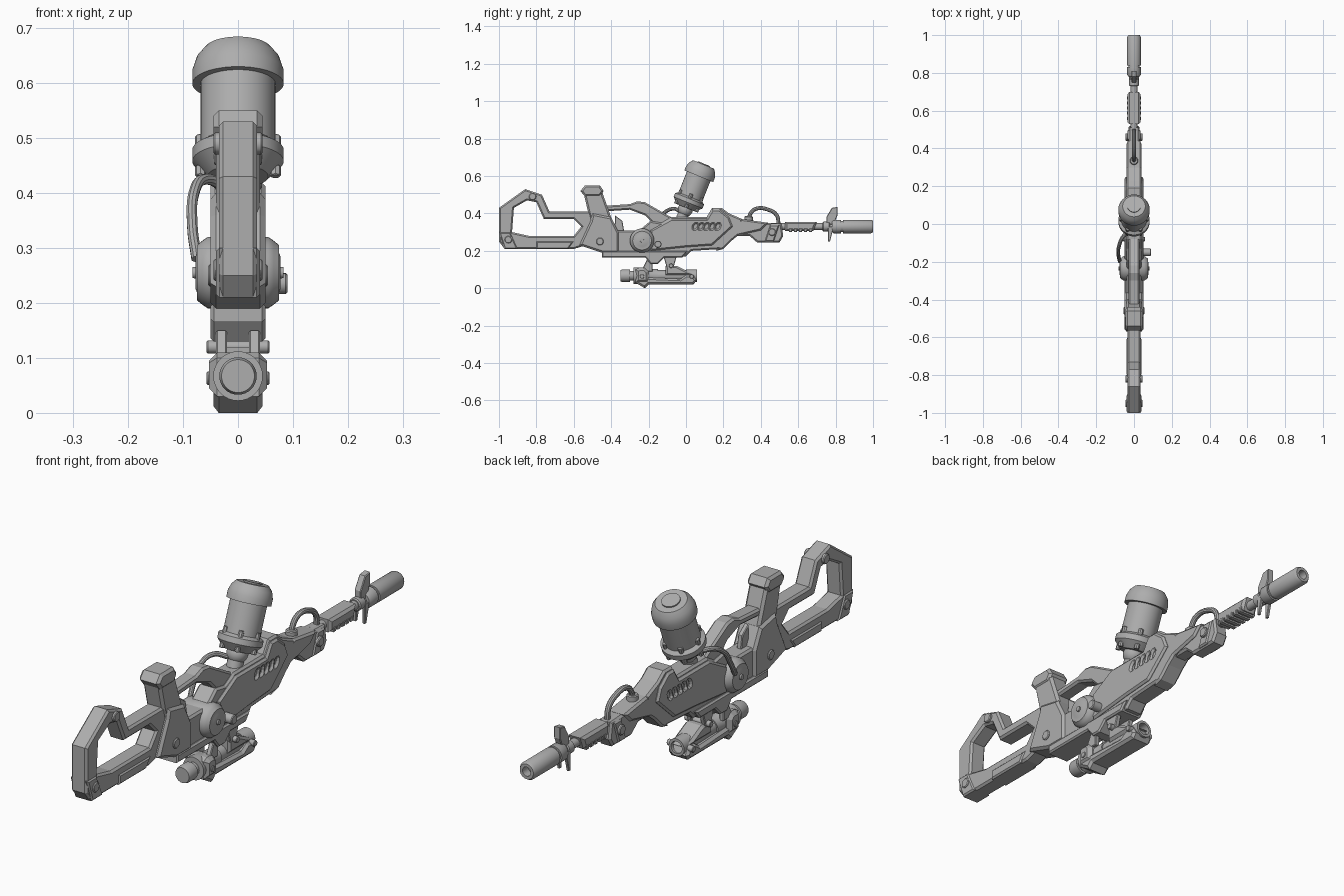
import bpy, bmesh, math
from mathutils import Matrix, Vector

cube = bpy.data.objects.get("Cube")
if cube:
    bpy.data.objects.remove(cube)

grey = bpy.data.materials.new("plain grey")
grey.use_nodes = True
grey.diffuse_color = (.42, .42, .42, 1)
for node in grey.node_tree.nodes:
    if node.type == 'BSDF_PRINCIPLED':
        node.inputs["Base Color"].default_value = grey.diffuse_color

# Shared directions and half widths
LEFT, FORWARD, UP = Vector((1, 0, 0)), Vector((0, 1, 0)), Vector((0, 0, 1))
THIN, SLIM, CORE, BODY = .01, .03, .04, .05
SIDE_PLANE = Matrix((UP, LEFT, FORWARD)).to_4x4()


def add_object(name, mesh, smooth):
    part = bpy.data.objects.new(name, mesh)
    bpy.context.collection.objects.link(part)
    mesh.materials.clear()
    mesh.materials.append(grey)
    if smooth:
        bpy.ops.object.select_all(action='DESELECT')
        part.select_set(True)
        bpy.context.view_layer.objects.active = part
        bpy.ops.object.shade_smooth_by_angle(angle=math.radians(35))


def add_curve(name, curve, matrix, smooth):
    """Turn a curve into a clean mesh object."""
    helper = bpy.data.objects.new("helper", curve)
    bpy.context.collection.objects.link(helper)
    depsgraph = bpy.context.evaluated_depsgraph_get()
    mesh = bpy.data.meshes.new_from_object(helper.evaluated_get(depsgraph))
    bpy.data.objects.remove(helper)
    bm = bmesh.new()
    bm.from_mesh(mesh)
    bm.transform(matrix)
    bmesh.ops.remove_doubles(bm, verts=bm.verts, dist=1e-5)
    bmesh.ops.recalc_face_normals(bm, faces=bm.faces)
    for face in bm.faces:
        face.smooth = False
    bm.to_mesh(mesh)
    bm.free()
    add_object(name, mesh, smooth)


def prism(name, outline, half, bevel=.008, holes=(), x=0):
    """Chamfered side profile (y, z), thick along x."""
    curve = bpy.data.curves.new(name, 'CURVE')
    curve.dimensions, curve.fill_mode = '2D', 'BOTH'
    curve.extrude, curve.bevel_depth = half - bevel, bevel
    curve.bevel_resolution, curve.offset = 0, -bevel
    for loop in (outline, *holes):
        spline = curve.splines.new('POLY')
        spline.points.add(len(loop) - 1)
        for point, (y, z) in zip(spline.points, loop):
            point.co = (y, z, 0, 1)
        spline.use_cyclic_u = True
    add_curve(name, curve, Matrix.Translation(LEFT * x) @ SIDE_PLANE, False)


def wedge(name, bottom, top, low, high, half, bevel=.006, x=0):
    """Four-sided prism: y spans of its bottom and top edges, then their heights."""
    (back, front), (top_back, top_front) = bottom, top
    prism(name, [(back, low), (front, low), (top_front, high), (top_back, high)],
          half, bevel, x=x)


def tube(name, path, radius):
    curve = bpy.data.curves.new(name, 'CURVE')
    curve.dimensions, curve.use_fill_caps = '3D', True
    curve.bevel_depth, curve.bevel_resolution, curve.resolution_u = radius, 3, 6
    spline = curve.splines.new('BEZIER')
    spline.bezier_points.add(len(path) - 1)
    for point, position in zip(spline.bezier_points, path):
        point.co = position
        point.handle_left_type = point.handle_right_type = 'AUTO'
    add_curve(name, curve, Matrix.Identity(4), True)


def turned(name, sections, origin, axis, segments=32, bore=0):
    """Stack of cones (start radius, end radius, length) along an axis."""
    profile, along = [(0, 0)], 0
    for start, end, length in sections:
        profile += [(start, along), (end, along + length)]
        along += length
    if bore:
        profile += [(bore, along), (bore, along - bore * 2)]
    profile.append((0, profile[-1][1]))
    profile = list(dict.fromkeys(profile))
    bm = bmesh.new()
    verts = [bm.verts.new((radius, 0, height)) for radius, height in profile]
    edges = [bm.edges.new(pair) for pair in zip(verts, verts[1:])]
    bmesh.ops.spin(bm, geom=verts + edges, cent=(0, 0, 0), axis=UP,
                   angle=math.tau, steps=segments)
    bmesh.ops.remove_doubles(bm, verts=bm.verts, dist=1e-5)
    bmesh.ops.recalc_face_normals(bm, faces=bm.faces)
    turn = UP.rotation_difference(axis).to_matrix().to_4x4()
    bm.transform(Matrix.Translation(origin) @ turn)
    mesh = bpy.data.meshes.new(name)
    bm.to_mesh(mesh)
    bm.free()
    add_object(name, mesh, True)


def rod(name, radius, length, origin, axis, segments=24):
    edge = radius / 6
    turned(name, [(radius - edge, radius, edge), (radius, radius, length - edge * 2),
                  (radius, radius - edge, edge)], origin, axis, segments)


def cross_pin(name, radius, half, y, z):
    rod(name, radius, half * 2, (-half, y, z), LEFT, 12)


def slot(y, z, count=10):
    """Leaning oval opening."""
    angles = [math.tau * i / count for i in range(count)]
    return [(y + THIN * (math.cos(a) + math.sin(a) / 2), z + THIN * 1.5 * math.sin(a))
            for a in angles]


# Skeleton stock
stock_hole = [(-.93, .3), (-.92, .43), (-.85, .47), (-.8, .46), (-.76, .37), (-.6, .37),
              (-.56, .33), (-.6, .28), (-.84, .28)]
prism("stock", [(-.97, .21), (-1, .25), (-1, .43), (-.86, .53), (-.77, .5), (-.73, .41),
                (-.5, .41), (-.5, .24), (-.6, .21)], .035, holes=[stock_hole])
wedge("stock_butt_plate", (-.97, -.9), (-1, -.94), .21, .3, CORE)
wedge("stock_lower_pad", (-.8, -.63), (-.8, -.6), .21, .25, CORE)

# Grip with its cap and the frame below it
wedge("grip", (-.51, -.39), (-.55, -.45), .35, .52, CORE, THIN)
prism("grip_cap", [(-.54, .49), (-.565, .52), (-.54, .55), (-.46, .55), (-.44, .52),
                   (-.46, .49)], .045, THIN)
prism("grip_frame", [(-.57, .23), (-.51, .36), (-.5, .4), (-.4, .38), (-.36, .3), (-.36, .19),
                     (-.45, .19)], BODY, THIN)

# Trigger and its guard
prism("trigger_guard", [(-.45, .44), (-.3, .45), (-.26, .465), (-.22, .46), (-.08, .38),
                        (-.08, .34), (-.17, .34), (-.22, .39), (-.3, .42), (-.45, .41)], SLIM)
prism("trigger", [(-.39, .3), (-.38, .35), (-.38, .39), (-.34, .36), (-.33, .3)], THIN, .003)

# Receiver
prism("receiver_core", [(-.4, .17), (0, .17), (.03, .2), (.19, .21), (.3, .3), (.3, .37),
                        (.23, .4), (.19, .43), (.14, .43), (.11, .38), (-.08, .38),
                        (-.13, .35), (-.19, .36), (-.25, .31), (-.4, .31)], CORE)
prism("receiver_side_panel", [(-.19, .2), (-.19, .31), (-.08, .37), (.11, .37), (.14, .42),
                              (.18, .42), (.23, .38), (.25, .33), (.14, .23), (0, .22)],
      BODY, holes=[slot(.05 + SLIM * i, .33) for i in range(5)])
wedge("lower_rail", (-.45, -.02), (-.45, .01), .165, .2, BODY)
wedge("mount_block", (-.19, -.15), (-.23, -.1), .13, .18, BODY)

# Fore end
prism("fore_end", [(.15, .21), (.19, .21), (.27, .28), (.34, .28), (.38, .245), (.5, .245),
                   (.52, .28), (.51, .345), (.4, .35), (.3, .37), (.2, .37)], SLIM)
prism("fore_end_brace", [(.16, .2), (.2, .21), (.27, .28), (.4, .31), (.44, .35), (.3, .37),
                         (.24, .34)], CORE)
wedge("fore_end_clamp", (.42, .47), (.45, .5), .25, .34, .035)

# Drums on both sides, and one knob
RIM = .065
drum = [(RIM, RIM, .055), (RIM, .058, THIN), (.058, BODY, THIN), (.035, SLIM, .002)]
for direction in (LEFT, -LEFT):
    turned("side_drum", drum, (0, -.235, .255), direction, 40)
    turned("drum_hub", [(.015, THIN, .083)], (0, -.235, .255), direction)
rod("side_knob", .019, BODY, (CORE, -.15, .235), LEFT)

# Bolts through stock, frame and fore end
for y, z, half in ((-.95, .26, CORE), (-.82, .49, CORE), (-.46, .25, BODY), (.46, .3, CORE)):
    cross_pin("bolt", .02, half + .005, y, z)

# Barrel, handguard and muzzle
BORE_LINE = .33
rod("barrel", .018, .4, (0, .45, BORE_LINE), FORWARD)
wedge("handguard", (.53, .68), (.53, .7), .305, .355, .035, THIN)
for i in range(5):
    y = .55 + SLIM * i * .9
    wedge("handguard_rib", (y, y + .015), (y, y + .02), .3, .32, .037, .003)
rod("barrel_collar", .026, CORE, (0, .73, BORE_LINE), FORWARD)
MUZZLE = .036
turned("muzzle", [(SLIM, MUZZLE, THIN), (MUZZLE, MUZZLE, CORE), (SLIM, SLIM, THIN),
                  (MUZZLE, MUZZLE, .15), (MUZZLE, SLIM, THIN)],
       (0, .78, BORE_LINE), FORWARD, bore=.018)
prism("front_sight", [(.75, .34), (.75, .38), (.78, .43), (.81, .435), (.81, .39), (.79, .34)],
      .014, .003)
for x in (-.02, .02):
    wedge("barrel_prong", (.76, .77), (.76, .79), .25, BORE_LINE, .006, .002, x)

# Carry handle
tube("carry_handle", [(0, .335, .36), (0, .345, .4), (0, .375, .425), (0, .44, .42),
                      (0, .485, .39), (0, .495, BORE_LINE)], .011)
rod("handle_foot", .022, SLIM, (0, .335, .355), UP, 16)

# Tilted canister on a ball neck
tilt = Matrix.Rotation(math.radians(-22), 3, LEFT) @ UP
base = UP * .43
RING, WALL = .083, .068
turned("canister", [(.055, RING, SLIM), (RING, RING, .022), (RING, WALL, THIN),
                    (WALL, WALL, .12), (RING, RING, .025), (RING, .075, .025),
                    (.075, .06, .018), (.035, .035, .005)], base, tilt, 48)
for i in range(6):
    outward = Matrix.Rotation(math.tau * i / 6, 3, tilt) @ LEFT
    rod("canister_lug", THIN, SLIM, base + outward * WALL + tilt * BODY, tilt, 8)
    rod("canister_bolt", THIN, .02, base + outward * WALL, tilt, 8)
BALL, STEPS = CORE, 12
arc = [(math.sin(math.pi * i / STEPS), math.cos(math.pi * i / STEPS)) for i in range(STEPS + 1)]
ball = [(a[0] * BALL, b[0] * BALL, (a[1] - b[1]) * BALL) for a, b in zip(arc, arc[1:])]
turned("canister_ball", ball, base - tilt * BODY, tilt)
rod("canister_neck", SLIM, .06, base - tilt * .07, tilt)

# Feed hose from the neck to the drum
tube("feed_hose", [(-.02, -.03, .41), (-.06, -.07, .425), (-.08, -.12, .4), (-.083, -.16, .34),
                   (-.075, -.2, .28)], THIN)

# Scope slung below, with cradle and arms
turned("scope", [(SLIM, .034, THIN), (.034, .034, .04), (.026, .026, .02), (.045, .045, .05),
                 (.045, .035, .02), (.035, .035, .06), (SLIM, SLIM, .15), (.034, .034, .06)],
       (0, -.35, .067), FORWARD, bore=.024)
prism("scope_cradle", [(-.27, .03), (-.22, 0), (-.2, .02), (.04, .02), (.055, .04), (.04, .07),
                       (0, .07), (-.03, .05), (-.27, .06)], .045, THIN)
prism("scope_clamp", [(-.27, .03), (-.27, .1), (-.25, .11), (-.22, .11), (-.2, .09), (-.2, .03)],
      .053, .015)
wedge("scope_hinge", (-.11, .05), (-.11, -.05), .07, .12, CORE, THIN)
for x in (-SLIM, SLIM):
    wedge("scope_rear_arm", (-.24, -.18), (-.21, -.18), .09, .15, THIN, .003, x)
    wedge("scope_front_arm", (-.1, -.07), (-.12, -.05), .1, .17, THIN, .003, x)
for y, z in ((-.235, .063), (-.08, .12), (.03, .063)):
    cross_pin("scope_pin", .012, .057, y, z)
